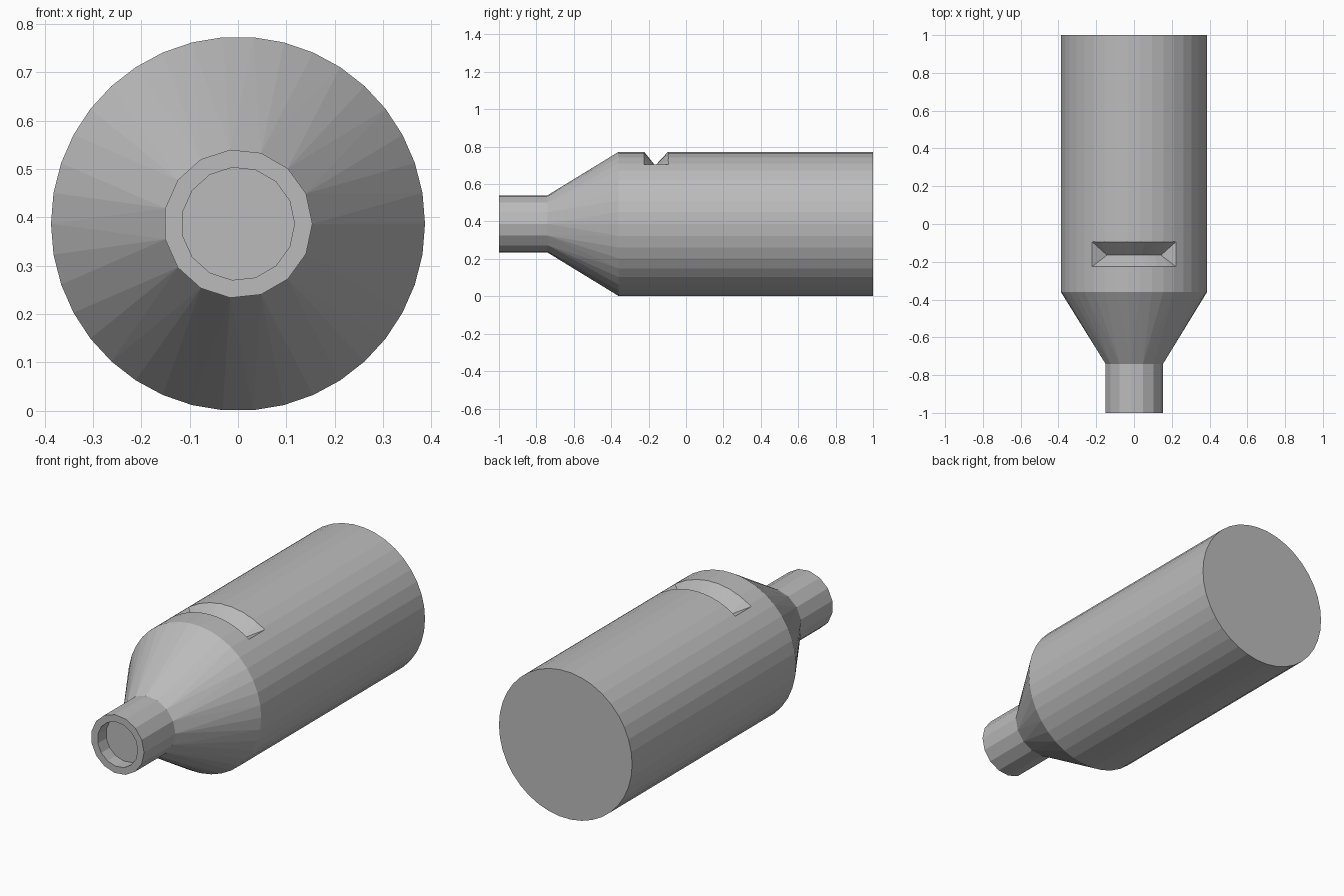
import bpy, bmesh
from math import sin, cos, pi, radians

if "Cube" in bpy.data.objects:
    bpy.data.objects.remove(bpy.data.objects["Cube"])

R = 0.387          # body radius, also the height of the axis
NECK, BORE = 0.154, 0.117
FRONT, NECK_END, SHOULDER, BACK = -1.0, -0.74, -0.36, 1.0

grey = bpy.data.materials.new("plain grey")
grey.use_nodes = True
grey.diffuse_color = (0.5, 0.5, 0.5, 1)
grey.node_tree.nodes["Principled BSDF"].inputs["Base Color"].default_value = grey.diffuse_color


def at(radius, angle, y):
    return (radius * cos(angle), y, R + radius * sin(angle))


def ring(bm, radius, sides, y):
    return [bm.verts.new(at(radius, 2 * pi * i / sides, y)) for i in range(sides)]


def join(bm, a, b, closed=True):
    n = len(a)
    for i in range(n if closed else n - 1):
        j = (i + 1) % n
        bm.faces.new((a[i], a[j], b[j], b[i]))


def finish(name, bm):
    bmesh.ops.recalc_face_normals(bm, faces=bm.faces[:])
    mesh = bpy.data.meshes.new(name)
    bm.to_mesh(mesh)
    bm.free()
    mesh.materials.append(grey)
    ob = bpy.data.objects.new(name, mesh)
    bpy.context.collection.objects.link(ob)
    return ob


# Faceted body: coarse neck ring blended into the finer barrel
bm = bmesh.new()
ring(bm, NECK, 15, NECK_END)
ring(bm, R, 38, SHOULDER)
ring(bm, R, 38, BACK)
bmesh.ops.convex_hull(bm, input=bm.verts[:])
bmesh.ops.dissolve_limit(bm, angle_limit=radians(0.5), verts=bm.verts[:], edges=bm.edges[:])
body = finish("body", bm)

# Curved V-shaped notch across the top, with slanted ends
bm = bmesh.new()
profile = [(-0.251, 0.42, 1.07), (-0.165, 0.312, 0.78), (-0.064, 0.42, 1.07)]
half = radians(35)
steps = 8
sections = []
for i in range(steps + 1):
    a = half * (2 * i / steps - 1)
    sections.append([bm.verts.new(at(r, pi / 2 + a * spread, y)) for y, r, spread in profile])
for s, t in zip(sections, sections[1:]):
    join(bm, s, t)
bm.faces.new(sections[0])
bm.faces.new(sections[-1])
bmesh.ops.triangulate(bm, faces=bm.faces[:])
cutter = finish("notch_cutter", bm)
cutter.hide_render = True

cut = body.modifiers.new("notch", 'BOOLEAN')
cut.operation = 'DIFFERENCE'
cut.solver = 'EXACT'
cut.object = cutter
bpy.context.view_layer.objects.active = body
bpy.ops.object.modifier_apply(modifier=cut.name)
bpy.data.objects.remove(cutter)

# Neck tube with a recessed bore
bm = bmesh.new()
rings = [ring(bm, r, 15, y) for r, y in
         ((NECK, NECK_END), (NECK, FRONT), (BORE, FRONT), (BORE, FRONT + 0.07))]
for a, b in zip(rings, rings[1:]):
    join(bm, a, b)
bm.faces.new(rings[-1])
bm.faces.new(rings[0])
finish("neck", bm)
